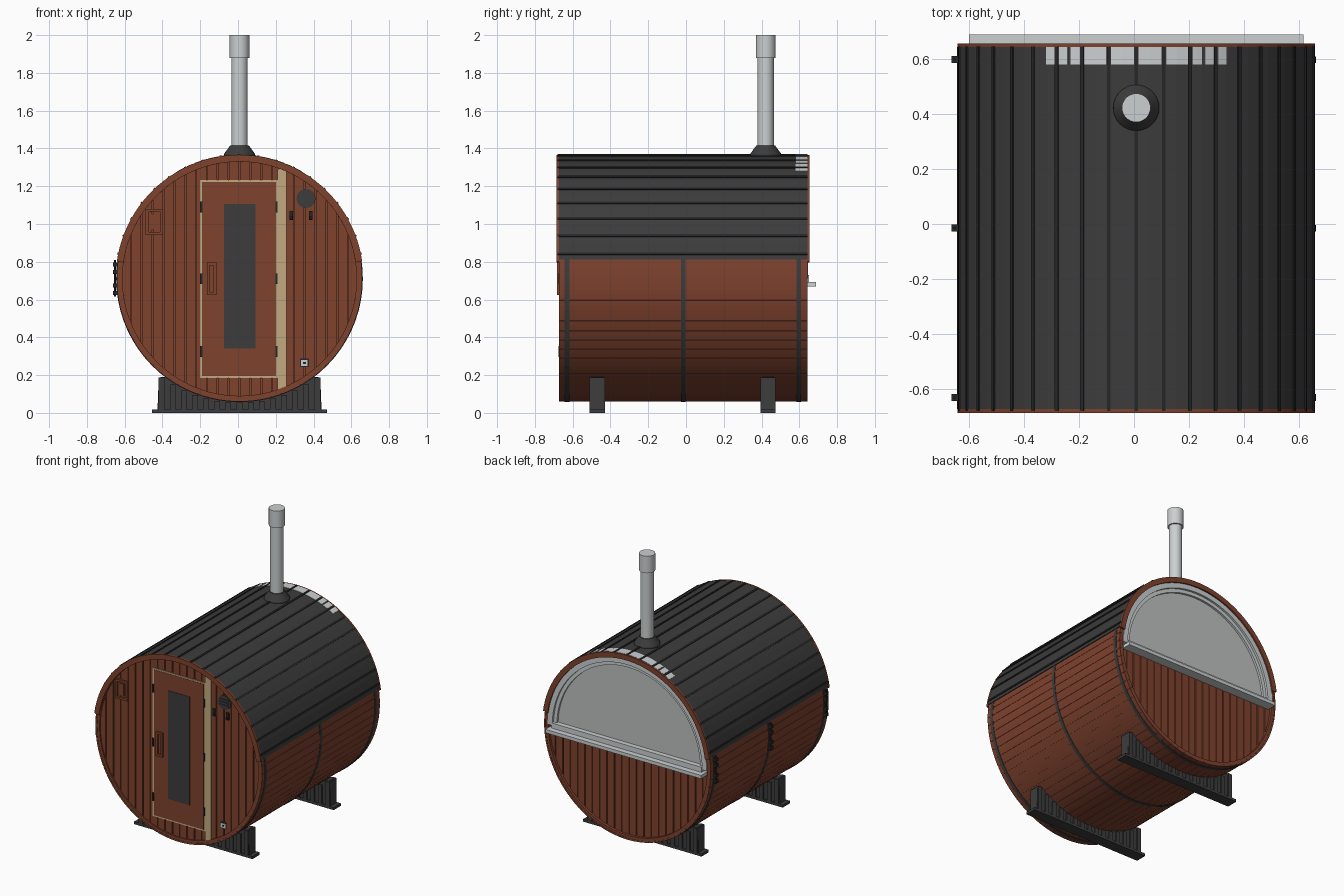
import bpy, bmesh
from math import sin, cos, radians, sqrt
from mathutils import Matrix

cube = bpy.data.objects.get("Cube")
if cube:
    bpy.data.objects.remove(cube)

CX, CZ, R = 0.008, 0.71, 0.65          # barrel axis and radius
FRONT, BACK = -0.672, 0.642            # barrel ends


def material(name, r, g, b):
    m = bpy.data.materials.new(name)
    m.use_nodes = True
    m.diffuse_color = (r, g, b, 1)
    m.node_tree.nodes["Principled BSDF"].inputs["Base Color"].default_value = (r, g, b, 1)
    return m


WOOD = material("red_brown_wood", 0.21, 0.054, 0.027)
CHARCOAL = material("charcoal", 0.045, 0.045, 0.046)
BLACK = material("black_metal", 0.02, 0.02, 0.021)
PALE = material("pale_wood", 0.54, 0.4, 0.22)
STEEL = material("light_grey", 0.6, 0.63, 0.63)
GLASS = material("grey_glass", 0.52, 0.54, 0.54)


def at(angle, r):
    """Point (x, z) on a circle around the barrel axis."""
    return CX + r * cos(radians(angle)), CZ + r * sin(radians(angle))


def prism(bm, pts, y0, y1):
    """Extrude an (x, z) outline along y."""
    a = [bm.verts.new((x, y0, z)) for x, z in pts]
    b = [bm.verts.new((x, y1, z)) for x, z in pts]
    bm.faces.new(a)
    bm.faces.new(b[::-1])
    for i in range(len(a)):
        j = (i + 1) % len(a)
        bm.faces.new((a[i], b[i], b[j], a[j]))


def box(bm, x0, x1, y0, y1, z0, z1):
    prism(bm, [(x0, z0), (x1, z0), (x1, z1), (x0, z1)], y0, y1)


def arc(bm, r0, r1, a0, a1, y0, y1, n):
    """Curved bar around the barrel axis, closed when it spans 360 degrees."""
    full = a1 - a0 >= 360
    rows = []
    for i in range(n if full else n + 1):
        a = a0 + (a1 - a0) * i / n
        rows.append([bm.verts.new((at(a, r)[0], y, at(a, r)[1]))
                     for r, y in ((r0, y0), (r1, y0), (r1, y1), (r0, y1))])
    for i in range(n):
        p, q = rows[i], rows[(i + 1) % len(rows)]
        for k in range(4):
            m = (k + 1) % 4
            bm.faces.new((p[k], p[m], q[m], q[k]))
    if not full:
        bm.faces.new(rows[0])
        bm.faces.new(rows[-1][::-1])


def cone(bm, x, y, z0, z1, r0, r1, n=32):
    bmesh.ops.create_cone(bm, cap_ends=True, segments=n, radius1=r0, radius2=r1, depth=z1 - z0,
                          matrix=Matrix.Translation((x, y, (z0 + z1) / 2)))


def disc(x, z, r, n=28):
    return [(x + r * cos(radians(360 * i / n)), z + r * sin(radians(360 * i / n))) for i in range(n)]


def frame(bm, x0, x1, y0, y1, z0, z1, w):
    """Rectangular frame of bar width w."""
    box(bm, x0, x0 + w, y0, y1, z0, z1)
    box(bm, x1 - w, x1, y0, y1, z0, z1)
    box(bm, x0 + w, x1 - w, y0, y1, z0, z0 + w)
    box(bm, x0 + w, x1 - w, y0, y1, z1 - w, z1)


def part(name, mat, build, smooth=False):
    bm = bmesh.new()
    build(bm)
    bmesh.ops.recalc_face_normals(bm, faces=bm.faces)
    mesh = bpy.data.meshes.new(name)
    bm.to_mesh(mesh)
    bm.free()
    mesh.materials.append(mat)
    ob = bpy.data.objects.new(name, mesh)
    bpy.context.collection.objects.link(ob)
    if smooth:
        bpy.ops.object.select_all(action='DESELECT')
        ob.select_set(True)
        bpy.context.view_layer.objects.active = ob
        bpy.ops.object.shade_smooth_by_angle(angle=radians(35))


# Barrel: inner shell with staves around it
def staves(bm):
    count = 72
    step = 360 / count
    for i in range(count):
        arc(bm, R - 0.012, R, i * step + 0.08, (i + 1) * step - 0.08, FRONT, BACK, 2)


part("barrel_shell", WOOD, lambda bm: arc(bm, R - 0.03, R - 0.004, 0, 360, FRONT + 0.002, BACK - 0.002, 72), True)
part("barrel_staves", WOOD, staves)


# End walls: solid backing with vertical planks
def planks(bm, y0, y1, top=None):
    w, r = 0.0575, R - 0.029
    for i in range(-11, 11):
        x0, x1 = i * w + 0.003, (i + 1) * w - 0.003
        x0, x1 = max(x0, -r + 0.002), min(x1, r - 0.002)
        if x1 <= x0:
            continue
        xs = [x0 + (x1 - x0) * k / 3 for k in range(4)]
        low = [(CX + x, CZ - sqrt(r * r - x * x)) for x in xs]
        high = [(CX + x, top or CZ + sqrt(r * r - x * x)) for x in xs[::-1]]
        prism(bm, low + high, y0, y1)


part("front_wall", WOOD, lambda bm: prism(bm, disc(CX, CZ, R - 0.028, 72), -0.645, -0.62))
part("front_planks", WOOD, lambda bm: planks(bm, -0.661, -0.645))
part("back_wall", WOOD, lambda bm: prism(bm, disc(CX, CZ, R - 0.028, 72), 0.58, 0.607))
part("back_planks", WOOD, lambda bm: planks(bm, 0.607, 0.622, 0.68))

# Roof: faceted panels between raised seams, wooden trim at both ends
STEP = 8.7
SEAMS = [90 + STEP * i for i in range(-9, 10)]
A0, A1 = 9.0, 171.0


def seams(bm):
    for a in SEAMS:
        arc(bm, 0.65, 0.66, a - 0.55, a + 0.55, -0.679, 0.644, 1)


def roof_trim(bm):
    arc(bm, 0.62, 0.656, A0 - 1, A1 + 1, -0.686, -0.672, 48)
    arc(bm, 0.62, 0.656, A0 - 1, A1 + 1, 0.642, 0.655, 48)


def roof_plates(bm):
    for i in range(-4, 4):
        a, b = 90 + STEP * i + 0.7, 90 + STEP * (i + 1) - 0.7
        if i in (-4, -3, 2, 3):
            mid = (a + b) / 2
            spans = [(a, mid - 0.5), (mid + 0.5, b)]
        else:
            spans = [(a, b)]
        for s, e in spans:
            if 58 < s and e < 121:
                arc(bm, 0.65, 0.6575, s, e, 0.58, 0.643, 2)


part("roof_panels", CHARCOAL, lambda bm: arc(bm, 0.64, 0.655, A0, A1, -0.678, 0.643, 38))
part("roof_seams", BLACK, seams)
part("roof_trim", WOOD, roof_trim)
part("roof_back_plates", STEEL, roof_plates)


# Hoops with tightening clamps on one side
HOOPS = (-0.63, -0.015, 0.597)


def hoops(bm):
    for y in HOOPS:
        arc(bm, R - 0.004, R + 0.003, 0, 360, y - 0.012, y + 0.012, 72)


def clamps(bm):
    for y in HOOPS:
        cone(bm, -0.652, y, 0.615, 0.81, 0.005, 0.005, 8)
        for z in (0.635, 0.675, 0.745, 0.785):
            box(bm, -0.663, -0.635, y - 0.013, y + 0.013, z - 0.011, z + 0.011)


part("hoops", CHARCOAL, hoops)
part("hoop_clamps", BLACK, clamps)


# Cradle feet: curved saddle, vertical ribs and base plate
def cradle(bm):
    for y in (-0.47, 0.435):
        saddle = [at(233 + 74 * i / 20, R + 0.002) for i in range(21)]
        ends = [(CX + 0.418, 0.19), (CX + 0.428, 0.175), (CX + 0.435, 0.0)]
        mirrored = [(2 * CX - x, z) for x, z in ends[::-1]]
        prism(bm, saddle + ends + mirrored, y - 0.032, y + 0.032)
        box(bm, CX - 0.462, CX + 0.462, y - 0.04, y + 0.04, 0, 0.018)
        for i in range(-7, 8):
            x = i * 0.059
            top = min(0.188, CZ - sqrt(R * R - (abs(x) - 0.015) ** 2) - 0.004)
            box(bm, CX + x - 0.015, CX + x + 0.015, y - 0.04, y + 0.04, 0.018, top)


part("cradle_feet", CHARCOAL, cradle)

# Chimney
part("chimney_pipe", STEEL, lambda bm: cone(bm, CX, 0.422, 1.36, 1.9, 0.043, 0.043), True)
part("chimney_cap", STEEL, lambda bm: cone(bm, CX, 0.422, 1.88, 2.0, 0.052, 0.052), True)
part("chimney_flashing", CHARCOAL, lambda bm: cone(bm, CX, 0.422, 1.37, 1.415, 0.083, 0.05), True)
part("flashing_base", CHARCOAL, lambda bm: cone(bm, CX, 0.422, 1.335, 1.37, 0.085, 0.083), True)


# Half-moon back window
def window_frame(bm):
    arc(bm, 0.585, 0.621, 0, 180, 0.6, 0.645, 40)
    arc(bm, 0.56, 0.585, 0, 180, 0.6, 0.63, 40)
    box(bm, CX - 0.585, CX + 0.585, 0.6, 0.65, 0.69, 0.73)
    box(bm, CX - 0.608, CX + 0.608, 0.6, 0.689, 0.67, 0.694)


part("back_window_glass", GLASS, lambda bm: prism(bm, [at(180 * i / 40, 0.575) for i in range(41)], 0.6, 0.615))
part("back_window_frame", STEEL, window_frame)

# Door
part("door_surround", PALE, lambda bm: frame(bm, -0.2, 0.21, -0.666, -0.655, 0.185, 1.232, 0.012))
part("door", WOOD, lambda bm: box(bm, -0.19, 0.2, -0.668, -0.65, 0.195, 1.222))
part("door_glass", CHARCOAL, lambda bm: box(bm, -0.075, 0.092, -0.671, -0.665, 0.34, 1.105))
part("pale_batten", PALE, lambda bm: box(bm, 0.21, 0.257, -0.67, -0.655, 0.114, 1.29))


def handle(bm):
    frame(bm, -0.165, -0.115, -0.682, -0.668, 0.625, 0.795, 0.014)


def hinges(bm):
    for x in (-0.194, 0.204):
        for z in (0.325, 0.71, 1.09):
            box(bm, x - 0.006, x + 0.006, -0.675, -0.66, z - 0.028, z + 0.028)


part("door_handle", WOOD, handle)
part("door_hinges", BLACK, hinges)


# Wall fittings
def hatch(bm):
    frame(bm, -0.49, -0.397, -0.673, -0.66, 0.943, 1.08, 0.015)
    box(bm, -0.462, -0.425, -0.668, -0.66, 0.97, 1.053)


def vent(bm):
    prism(bm, disc(0.36, 1.135, 0.05), -0.668, -0.66)
    for z in (1.115, 1.135, 1.155):
        box(bm, 0.325, 0.395, -0.673, -0.668, z - 0.005, z + 0.005)


def hooks(bm):
    for x in (0.282, 0.385):
        box(bm, x - 0.01, x + 0.01, -0.672, -0.66, 1.02, 1.07)
        box(bm, x - 0.006, x + 0.006, -0.68, -0.672, 1.025, 1.04)


part("wall_hatch", WOOD, hatch)
part("wall_vent", CHARCOAL, vent)
part("wall_hooks", BLACK, hooks)
part("socket_border", BLACK, lambda bm: box(bm, 0.327, 0.375, -0.666, -0.66, 0.243, 0.287))
part("socket_plate", STEEL, lambda bm: box(bm, 0.333, 0.369, -0.669, -0.665, 0.249, 0.281))
part("socket_hole", BLACK, lambda bm: box(bm, 0.343, 0.359, -0.671, -0.668, 0.26, 0.27))
